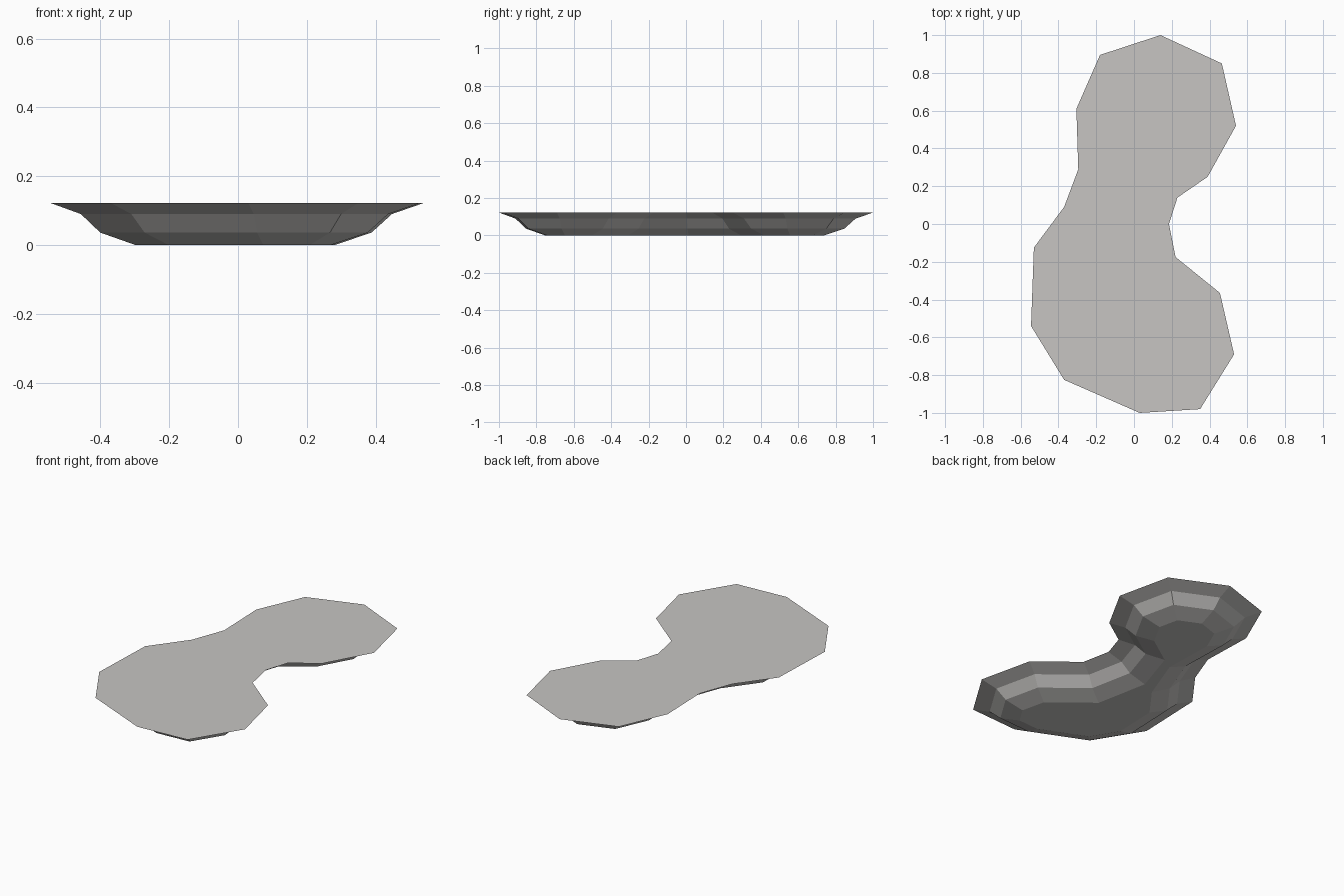
import bpy
import bmesh
from mathutils import Vector

cube = bpy.data.objects.get("Cube")
if cube:
    bpy.data.objects.remove(cube, do_unlink=True)

# Warm grey surface
grey = bpy.data.materials.new("warm_grey")
grey.use_nodes = True
colour = (0.57, 0.56, 0.545, 1.0)
grey.diffuse_color = colour
bsdf = grey.node_tree.nodes["Principled BSDF"]
bsdf.inputs["Base Color"].default_value = colour
bsdf.inputs["Roughness"].default_value = 0.8

# Rim outline, counter-clockwise from the back tip
outline = [Vector(p) for p in (
    (0.14, 1.0), (-0.18, 0.895), (-0.305, 0.61), (-0.295, 0.29),
    (-0.37, 0.09), (-0.53, -0.125), (-0.545, -0.54), (-0.37, -0.825),
    (0.03, -1.0), (0.35, -0.98), (0.53, -0.69), (0.455, -0.365),
    (0.22, -0.175), (0.185, 0.0), (0.23, 0.14), (0.39, 0.25),
    (0.54, 0.52), (0.465, 0.85))]

# Wall section: inset from the rim, height
section = [(0.0, 0.122), (0.087, 0.09), (0.143, 0.036), (0.244, 0.0)]


def inward(a, b):
    """Unit normal pointing into the outline from edge a-b."""
    d = (b - a).normalized()
    return Vector((-d.y, d.x))


def inset_outline(points, distance):
    """Move every edge inwards by the same distance."""
    result = []
    for i, p in enumerate(points):
        n1 = inward(points[i - 1], p)
        n2 = inward(p, points[(i + 1) % len(points)])
        result.append(p + (n1 + n2) * distance / (1 + n1.dot(n2)))
    return result


# Shallow basin: stacked insets closed by a flat top and a flat base
bm = bmesh.new()
rings = [[bm.verts.new((p.x, p.y, z)) for p in inset_outline(outline, d)]
         for d, z in section]
count = len(outline)
for upper, lower in zip(rings, rings[1:]):
    for i in range(count):
        j = (i + 1) % count
        bm.faces.new((upper[j], upper[i], lower[i], lower[j]))
bm.faces.new(rings[0])
bm.faces.new(list(reversed(rings[-1])))
bmesh.ops.recalc_face_normals(bm, faces=bm.faces[:])

mesh = bpy.data.meshes.new("pond_basin")
bm.to_mesh(mesh)
bm.free()
mesh.materials.append(grey)
basin = bpy.data.objects.new("pond_basin", mesh)
bpy.context.collection.objects.link(basin)
